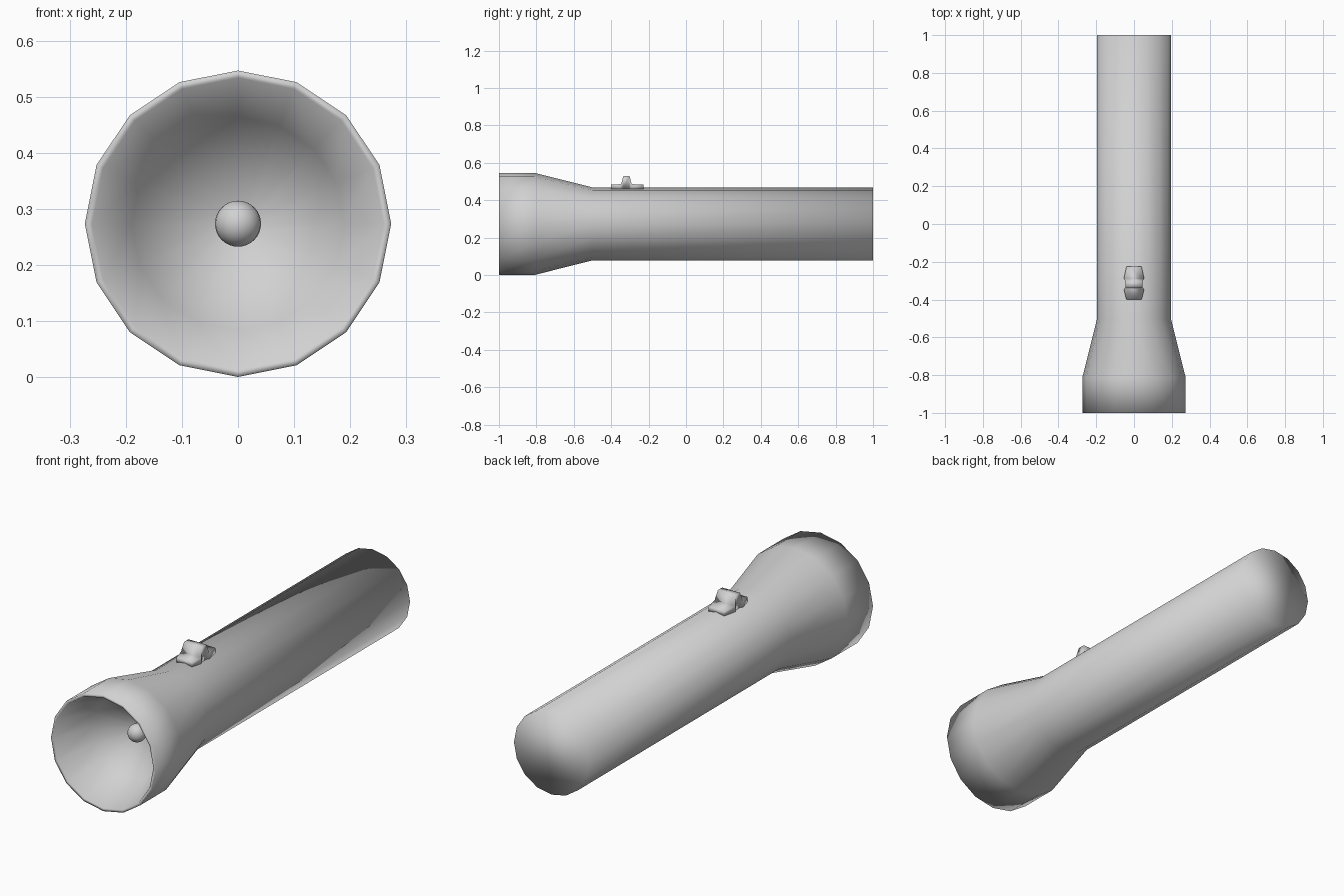
import bpy
import bmesh
from math import sin, cos, tau

SIDES = 16
AXIS_Z = 0.2735

cube = bpy.data.objects.get("Cube")
if cube:
    bpy.data.objects.remove(cube, do_unlink=True)

grey = bpy.data.materials.new("plain grey")
grey.use_nodes = True
colour = (0.64, 0.64, 0.64, 1)
grey.diffuse_color = colour
grey.node_tree.nodes["Principled BSDF"].inputs["Base Color"].default_value = colour


def finish(bm, name):
    """Turn a bmesh into a fully smooth grey object."""
    bmesh.ops.recalc_face_normals(bm, faces=bm.faces)
    for face in bm.faces:
        face.smooth = True
    mesh = bpy.data.meshes.new(name)
    bm.to_mesh(mesh)
    bm.free()
    mesh.materials.append(grey)
    obj = bpy.data.objects.new(name, mesh)
    bpy.context.collection.objects.link(obj)
    return obj


def loft(rings, name):
    """Bridge equal-length loops of points and cap both ends."""
    bm = bmesh.new()
    loops = [[bm.verts.new(p) for p in ring] for ring in rings]
    for a, b in zip(loops, loops[1:]):
        for i in range(len(a)):
            j = (i + 1) % len(a)
            bm.faces.new((a[i], a[j], b[j], b[i]))
    bm.faces.new(loops[0])
    bm.faces.new(loops[-1])
    return finish(bm, name)


def ring(y, radius):
    return [(radius * sin(tau * i / SIDES), y, AXIS_Z + radius * cos(tau * i / SIDES))
            for i in range(SIDES)]


# Tube, flared head, rim and hollow reflector in one turned shell
profile = [(1.0, 0.195), (-0.5, 0.195), (-0.81, 0.273), (-1.0, 0.273),
           (-1.0, 0.26), (-0.81, 0.19), (-0.72, 0.04)]
loft([ring(y, r) for y, r in profile], "torch_body")

# Bulb in the reflector
bm = bmesh.new()
bmesh.ops.create_uvsphere(bm, u_segments=24, v_segments=16, radius=0.041)
bmesh.ops.translate(bm, verts=bm.verts, vec=(0, -0.75, AXIS_Z))
finish(bm, "bulb")

# Sliding switch: base plate rising to a thumb ridge (y, half width, top)
switch = [(-0.4, 0.04, 0.484), (-0.347, 0.054, 0.486), (-0.335, 0.046, 0.53),
          (-0.302, 0.046, 0.53), (-0.29, 0.054, 0.486), (-0.226, 0.04, 0.484)]
loft([[(-w, y, 0.46), (w, y, 0.46), (w, y, top), (-w, y, top)]
      for y, w, top in switch], "switch")
